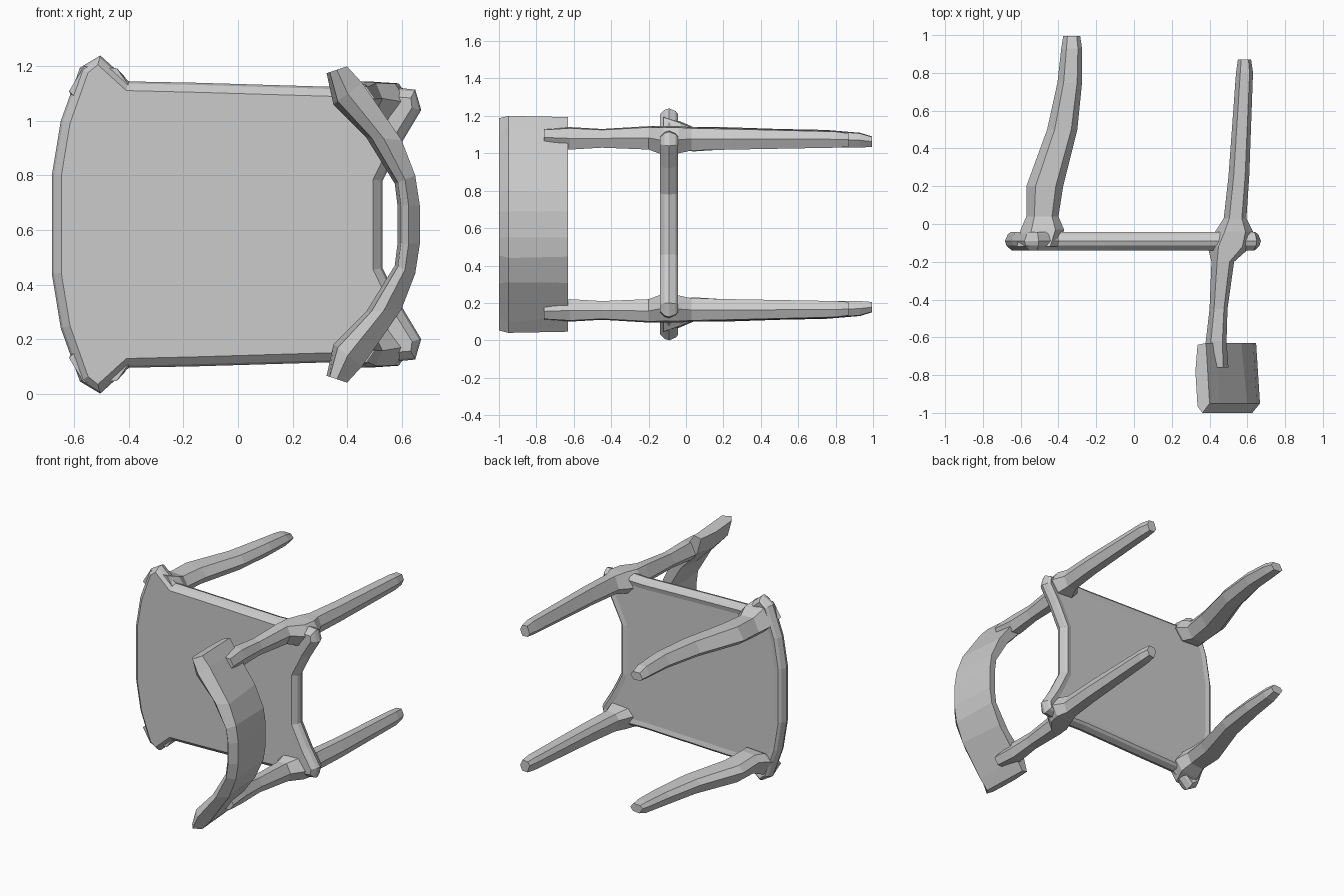
import bpy, bmesh
from mathutils import Vector

if "Cube" in bpy.data.objects:
    bpy.data.objects.remove(bpy.data.objects["Cube"])

MID = 0.62  # symmetry plane height (chair lies on its side)


def loft(name, rings, mirror=False):
    """Skin closed rings of points into a capped, flat-shaded solid."""
    bm = bmesh.new()
    vs = [[bm.verts.new((x, y, z - MID)) for x, y, z in r] for r in rings]
    n = len(vs[0])
    for a, b in zip(vs, vs[1:]):
        for i in range(n):
            j = (i + 1) % n
            bm.faces.new((a[i], a[j], b[j], b[i]))
    bm.faces.new(vs[0][::-1])
    bm.faces.new(vs[-1])
    bmesh.ops.recalc_face_normals(bm, faces=bm.faces)
    me = bpy.data.meshes.new(name)
    bm.to_mesh(me)
    bm.free()
    ob = bpy.data.objects.new(name, me)
    ob.location.z = MID
    bpy.context.collection.objects.link(ob)
    if mirror:
        m = ob.modifiers.new("mirror", 'MIRROR')
        m.use_axis = (False, False, True)
    return ob


def inset(pts, d):
    """Move a closed xz outline inward by d."""
    out = []
    for i, p in enumerate(pts):
        t = Vector(pts[(i + 1) % len(pts)]) - Vector(pts[i - 1])
        t.normalize()
        out.append((p[0] + t.y * d, p[1] - t.x * d))
    return out


def limb(name, stations):
    """Six-sided bar along y from (y, x0, x1, z0, z1) boxes."""
    hexa = [(0, .35), (.25, 1), (.8, .95), (1, .5), (.75, 0), (.2, .05)]
    loft(name, [[(x0 + (x1 - x0) * u, y, z0 + (z1 - z0) * v) for u, v in hexa]
                for y, x0, x1, z0, z1 in stations], mirror=True)


# Seat: flared corners, bowed front edge, concave rear edge
half = [(-.683, .80), (-.65, 1.0), (-.58, 1.195), (-.505, 1.24), (-.40, 1.145),
        (-.15, 1.14), (.35, 1.125), (.50, 1.13), (.65, 1.115), (.672, 1.04),
        (.60, .92), (.53, .78)]
outline = half + [(x, 2 * MID - z) for x, z in reversed(half)]
layers = [(.035, -.14), (.008, -.115), (0, -.09), (.015, -.055), (.03, -.043),
          (.06, -.05)]
loft("seat", [[(x, y, z) for x, z in inset(outline, d)] for d, y in layers])

# Front legs, with a swollen joint at the seat
limb("front_leg", [(-.12, -.62, -.40, 1.06, 1.20), (-.03, -.60, -.37, 1.02, 1.17),
                   (.04, -.57, -.40, 1.01, 1.14), (.20, -.57, -.375, 1.02, 1.14),
                   (.50, -.46, -.30, 1.025, 1.13), (.75, -.405, -.275, 1.03, 1.125),
                   (.93, -.385, -.275, 1.03, 1.11), (.995, -.375, -.285, 1.035, 1.09)])

# Rear legs running through the seat joint into the back uprights
limb("rear_leg_upright", [(-.76, .36, .50, 1.04, 1.13), (-.62, .38, .49, 1.02, 1.14),
                          (-.45, .40, .495, 1.03, 1.13), (-.20, .41, .53, 1.02, 1.145),
                          (-.12, .39, .62, .99, 1.145), (-.04, .43, .63, 1.0, 1.145),
                          (.03, .475, .595, 1.015, 1.14), (.25, .50, .61, 1.02, 1.135),
                          (.80, .54, .63, 1.03, 1.12), (.87, .55, .62, 1.035, 1.11)])

# Backrest: curved slat given by inner and outer xz points
arc = [((.325, 1.175), (.40, 1.20)), ((.35, 1.06), (.455, 1.14)),
       ((.47, .94), (.60, .93)), ((.575, .77), (.65, .80)),
       ((.585, .69), (.667, .69))]
arc += [tuple((x, 2 * MID - z) for x, z in s) for s in reversed(arc)]
section = [(.15, -.64), (0, -.78), (.15, -.965), (.5, -1.0), (1, -.95), (.75, -.63)]
loft("backrest", [[(a[0] + (b[0] - a[0]) * t, y, a[1] + (b[1] - a[1]) * t)
                   for t, y in section] for a, b in arc])
